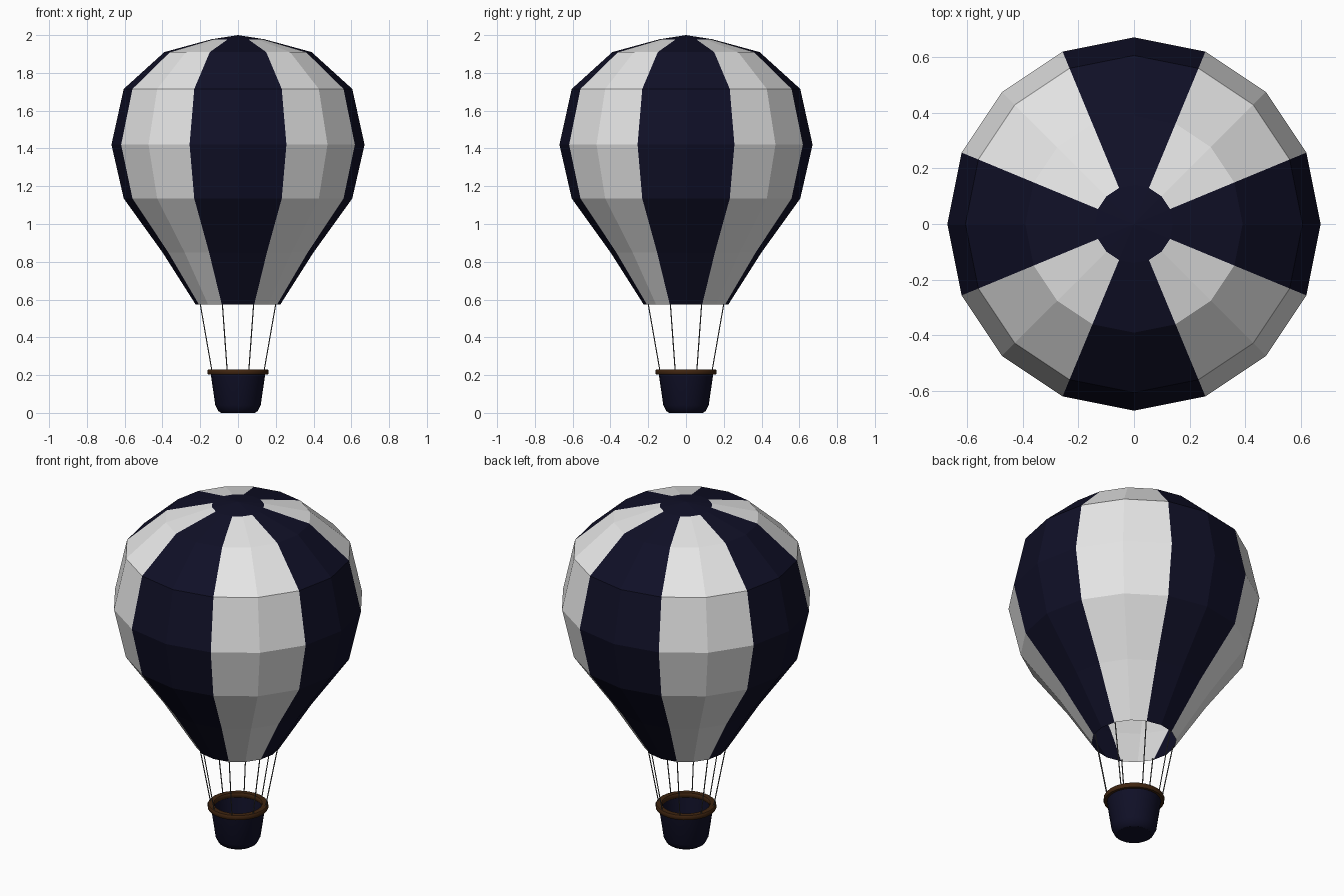
import bpy, bmesh, math
from mathutils import Vector, Matrix

cube = bpy.data.objects.get("Cube")
if cube:
    bpy.data.objects.remove(cube, do_unlink=True)


def material(name, rgb):
    m = bpy.data.materials.new(name)
    m.use_nodes = True
    m.diffuse_color = (*rgb, 1)
    m.node_tree.nodes["Principled BSDF"].inputs["Base Color"].default_value = (*rgb, 1)
    return m


navy = material("navy", (0.005, 0.005, 0.02))
white = material("white", (0.8, 0.8, 0.8))
brown = material("brown", (0.05, 0.018, 0.005))
grey = material("rope_grey", (0.1, 0.1, 0.1))


def finish(bm, name, mats):
    mesh = bpy.data.meshes.new(name)
    bm.to_mesh(mesh)
    bm.free()
    for m in mats:
        mesh.materials.append(m)
    ob = bpy.data.objects.new(name, mesh)
    bpy.context.collection.objects.link(ob)
    return ob


def lathe(profile, sides):
    """Revolve (radius, height) points about z, outer side listed upward."""
    bm = bmesh.new()
    rings = []
    for r, z in profile:
        ring = []
        for k in range(sides):
            a = math.tau * k / sides
            ring.append(bm.verts.new((r * math.cos(a), r * math.sin(a), z)))
        rings.append(ring)
    for low, high in zip(rings, rings[1:]):
        for k in range(sides):
            n = (k + 1) % sides
            bm.faces.new((low[k], low[n], high[n], high[k]))
    bmesh.ops.remove_doubles(bm, verts=bm.verts, dist=1e-5)
    return bm


def smooth(ob, degrees):
    bpy.ops.object.select_all(action='DESELECT')
    ob.select_set(True)
    bpy.context.view_layer.objects.active = ob
    bpy.ops.object.shade_smooth_by_angle(angle=math.radians(degrees))


# Envelope: faceted, open at the mouth, alternating two-panel stripes
CAP_Z = 1.978
bm = lathe([(0.225, 0.575), (0.4, 0.85), (0.605, 1.135), (0.67, 1.42),
            (0.605, 1.715), (0.39, 1.91), (0.14, CAP_Z), (0, 2)], 16)
for f in bm.faces:
    c = f.calc_center_median()
    stripe = round(math.atan2(c.y, c.x) / (math.pi / 4))
    f.material_index = stripe % 2 if c.z < CAP_Z else 0
finish(bm, "envelope", [navy, white])

# Basket: hollow tub with a chamfered foot
bm = lathe([(0, 0), (0.09, 0), (0.105, 0.01), (0.12, 0.04), (0.145, 0.21),
            (0.13, 0.21), (0.105, 0.04), (0, 0.03)], 24)
smooth(finish(bm, "basket", [navy]), 30)

# Basket rim
bm = lathe([(0.158, 0.203), (0.162, 0.208), (0.162, 0.225), (0.158, 0.23),
            (0.13, 0.23), (0.126, 0.225), (0.126, 0.208), (0.13, 0.203),
            (0.158, 0.203)], 24)
smooth(finish(bm, "basket_rim", [brown]), 50)

# Ropes from the rim to the mouth
for k in range(8):
    a = math.tau * (k + 0.5) / 8
    out = Vector((math.cos(a), math.sin(a), 0))
    low = out * 0.148 + Vector((0, 0, 0.215))
    high = out * 0.217 + Vector((0, 0, 0.58))
    span = high - low
    bm = bmesh.new()
    turn = span.to_track_quat('Z', 'Y').to_matrix().to_4x4()
    bmesh.ops.create_cone(bm, cap_ends=True, segments=6, radius1=0.003,
                          radius2=0.003, depth=span.length,
                          matrix=Matrix.Translation((low + high) / 2) @ turn)
    finish(bm, f"rope_{k + 1}", [grey])
